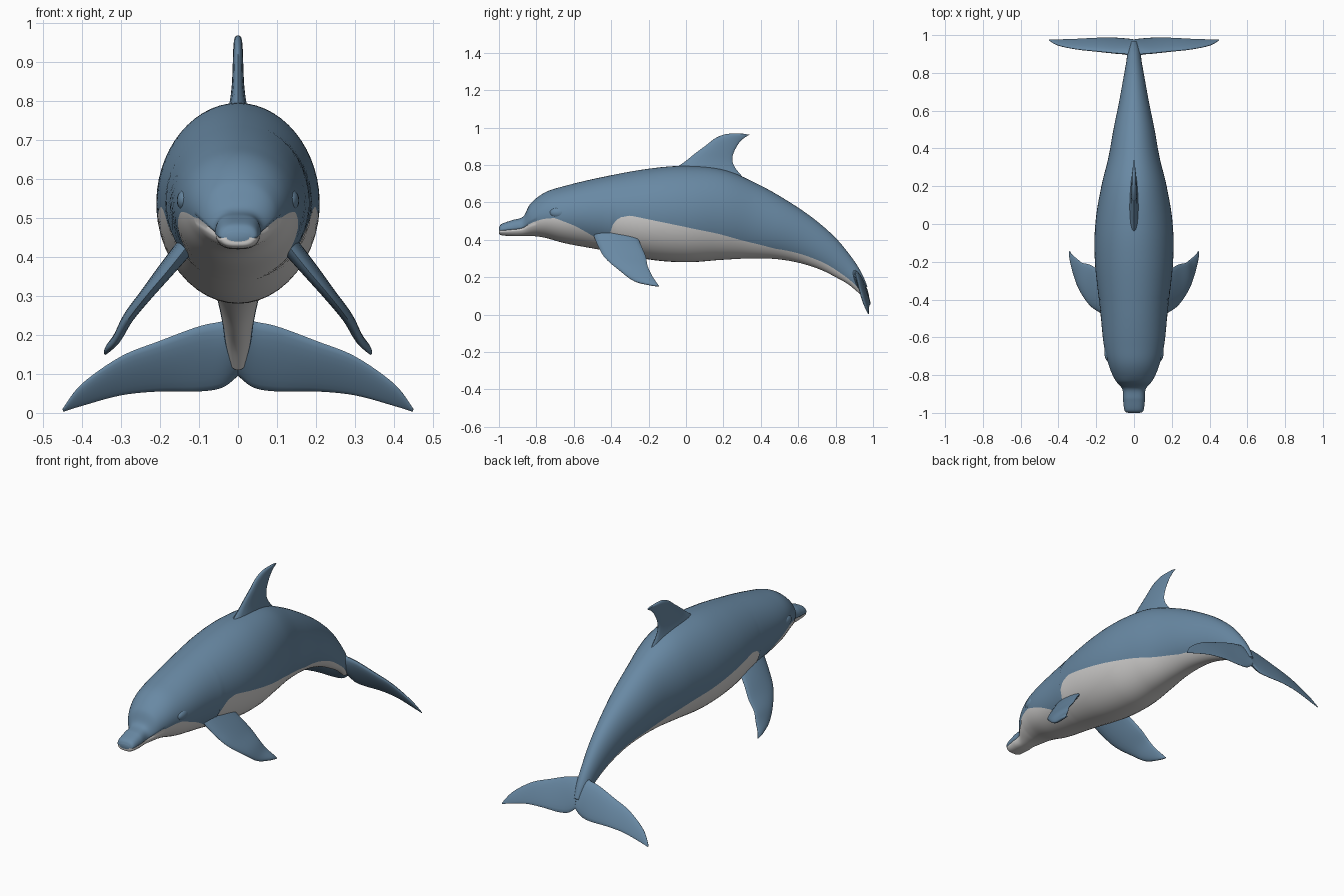
import bpy, bmesh, math
from mathutils import Vector

if "Cube" in bpy.data.objects:
    bpy.data.objects.remove(bpy.data.objects["Cube"], do_unlink=True)


def make_material(name, color):
    mat = bpy.data.materials.new(name)
    mat.use_nodes = True
    mat.diffuse_color = (*color, 1)
    mat.node_tree.nodes["Principled BSDF"].inputs["Base Color"].default_value = (*color, 1)
    return mat


skin_blue = make_material("skin blue", (0.14, 0.25, 0.37))
belly_white = make_material("belly white", (0.66, 0.65, 0.64))


def smooth_path(points, steps):
    """Catmull-Rom interpolation through tuples of any length."""
    result = []
    for i in range(len(points) - 1):
        a, b = points[max(i - 1, 0)], points[i]
        c, d = points[i + 1], points[min(i + 2, len(points) - 1)]
        for s in range(steps):
            t = s / steps
            result.append([
                q + 0.5 * t * (r - p + t * (2 * p - 5 * q + 4 * r - u + t * (3 * (q - r) + u - p)))
                for p, q, r, u in zip(a, b, c, d)])
    result.append(list(points[-1]))
    return result


def lookup(table, x):
    """Linear interpolation in a list of (x, value) pairs."""
    for (x0, v0), (x1, v1) in zip(table, table[1:]):
        if x <= x1:
            return v0 + (v1 - v0) * max(0, (x - x0) / (x1 - x0))
    return table[-1][1]


def finish(name, bm, materials, mirror=False):
    bmesh.ops.recalc_face_normals(bm, faces=bm.faces[:])
    mesh = bpy.data.meshes.new(name)
    bm.to_mesh(mesh)
    bm.free()
    for mat in materials:
        mesh.materials.append(mat)
    obj = bpy.data.objects.new(name, mesh)
    bpy.context.collection.objects.link(obj)
    bpy.ops.object.select_all(action="DESELECT")
    obj.select_set(True)
    bpy.context.view_layer.objects.active = obj
    bpy.ops.object.shade_smooth_by_angle(angle=math.radians(60))
    if mirror:
        obj.modifiers.new("mirror", "MIRROR").use_mirror_merge = False
    return obj


def loft(name, rings, materials, face_material=lambda j: 0, mirror=False):
    """Skin a sequence of closed rings and cap both ends."""
    bm = bmesh.new()
    loops = [[bm.verts.new(p) for p in ring] for ring in rings]
    n = len(loops[0])
    for lower, upper in zip(loops, loops[1:]):
        for j in range(n):
            k = (j + 1) % n
            face = bm.faces.new((lower[j], lower[k], upper[k], upper[j]))
            face.material_index = face_material(j)
    bm.faces.new(loops[0])
    bm.faces.new(loops[-1])
    return finish(name, bm, materials, mirror)


def fin(name, sections, mirror=False, sides=20, steps=6):
    """Loft lens-shaped sections: leading xyz, trailing xyz, half thickness."""
    path = smooth_path(sections, steps)
    mids = [(Vector(s[:3]) + Vector(s[3:6])) / 2 for s in path]
    rings = []
    for i, s in enumerate(path):
        chord = (Vector(s[:3]) - Vector(s[3:6])) / 2
        span = mids[min(i + 1, len(mids) - 1)] - mids[max(i - 1, 0)]
        normal = chord.cross(span).normalized() * s[6]
        ring = []
        for j in range(sides):
            a = math.tau * j / sides
            taper = 0.8 + 0.2 * math.cos(a)
            ring.append(mids[i] + chord * math.cos(a) + normal * math.sin(a) * taper)
        rings.append(ring)
    return loft(name, rings, [skin_blue], mirror=mirror)


# Body: top y, top z, bottom y, bottom z, half width
stations = [
    (-1.0, .465, -1.0, .44, .03), (-.985, .485, -.99, .425, .05),
    (-.93, .505, -.93, .42, .058), (-.87, .525, -.88, .42, .062),
    (-.83, .595, -.82, .42, .10), (-.75, .655, -.75, .41, .133),
    (-.64, .69, -.64, .38, .16), (-.45, .735, -.45, .345, .18),
    (-.2, .78, -.2, .295, .207), (0, .795, 0, .28, .205),
    (.2, .775, .18, .292, .175), (.38, .70, .33, .30, .135),
    (.54, .61, .47, .298, .108), (.68, .515, .6, .278, .08),
    (.8, .41, .72, .24, .058), (.89, .30, .81, .195, .042),
    (.94, .22, .87, .16, .034), (.97, .15, .93, .11, .02)]

# Height of the pale underside as a fraction of the body height
belly_line = [
    (-1, .4), (-.85, .4), (-.7, .43), (-.6, .32), (-.5, .18), (-.42, .12),
    (-.395, .35), (-.36, .45), (-.3, .48), (0, .365), (.3, .235),
    (.5, .17), (.7, .2), (.9, .25)]
LOW, HIGH = 10, 16
COUNT = 2 * (LOW + HIGH)

body_rings = []
for yt, zt, yb, zb, width in smooth_path(stations, 12):
    y = (yt + yb) / 2
    edge = math.acos(1 - 2 * lookup(belly_line, y))
    half = [edge * i / LOW for i in range(LOW)]
    half += [edge + (math.pi - edge) * i / HIGH for i in range(HIGH + 1)]
    angles = half + [-a for a in half[-2:0:-1]]
    squareness = lookup([(-.9, .65), (-.8, 1)], y)
    ring = []
    for j, a in enumerate(angles):
        t = (1 - math.cos(a)) / 2
        x = width * math.copysign(abs(math.sin(a)) ** squareness, math.sin(a))
        if j in (LOW, COUNT - LOW) and y < -.8:
            x *= 0.93  # mouth crease
        ring.append((x, yb + (yt - yb) * t, zb + (zt - zb) * t))
    body_rings.append(ring)
loft("body", body_rings, [skin_blue, belly_white],
     lambda j: int(j < LOW or j >= COUNT - LOW))

# Dorsal fin, swept back
fin("dorsal_fin", [
    (0, -.12, .74, 0, .40, .64, .05), (0, -.01, .815, 0, .30, .74, .028),
    (0, .04, .855, 0, .255, .80, .02), (0, .10, .90, 0, .25, .85, .017),
    (0, .16, .945, 0, .275, .905, .015), (0, .22, .966, 0, .305, .94, .012),
    (0, .30, .968, 0, .34, .962, .006)])

# Pair of flippers
fin("flippers", [
    (.12, -.50, .44, .13, -.27, .44, .03), (.18, -.47, .365, .19, -.24, .37, .025),
    (.235, -.43, .30, .235, -.215, .31, .02), (.285, -.355, .235, .275, -.205, .26, .017),
    (.315, -.28, .18, .30, -.185, .215, .014), (.335, -.20, .158, .33, -.16, .175, .01),
    (.342, -.15, .15, .34, -.143, .153, .004)], mirror=True)

# Pair of tail flukes
fin("tail_flukes", [
    (0, .88, .25, 0, .975, .095, .03), (.04, .9, .235, .04, .98, .065, .025),
    (.1, .905, .222, .1, .985, .055, .02), (.2, .915, .185, .2, .985, .055, .016),
    (.3, .925, .145, .3, .98, .045, .012), (.4, .945, .075, .4, .977, .018, .008),
    (.45, .972, .01, .448, .977, .003, .003)], mirror=True)

# Soft bulges around the eyes
bm = bmesh.new()
bmesh.ops.create_uvsphere(bm, u_segments=20, v_segments=12, radius=1)
bmesh.ops.scale(bm, vec=(.025, .05, .03), verts=bm.verts)
bmesh.ops.translate(bm, vec=(.132, -.68, .545), verts=bm.verts)
finish("eye_bulges", bm, [skin_blue], mirror=True)
